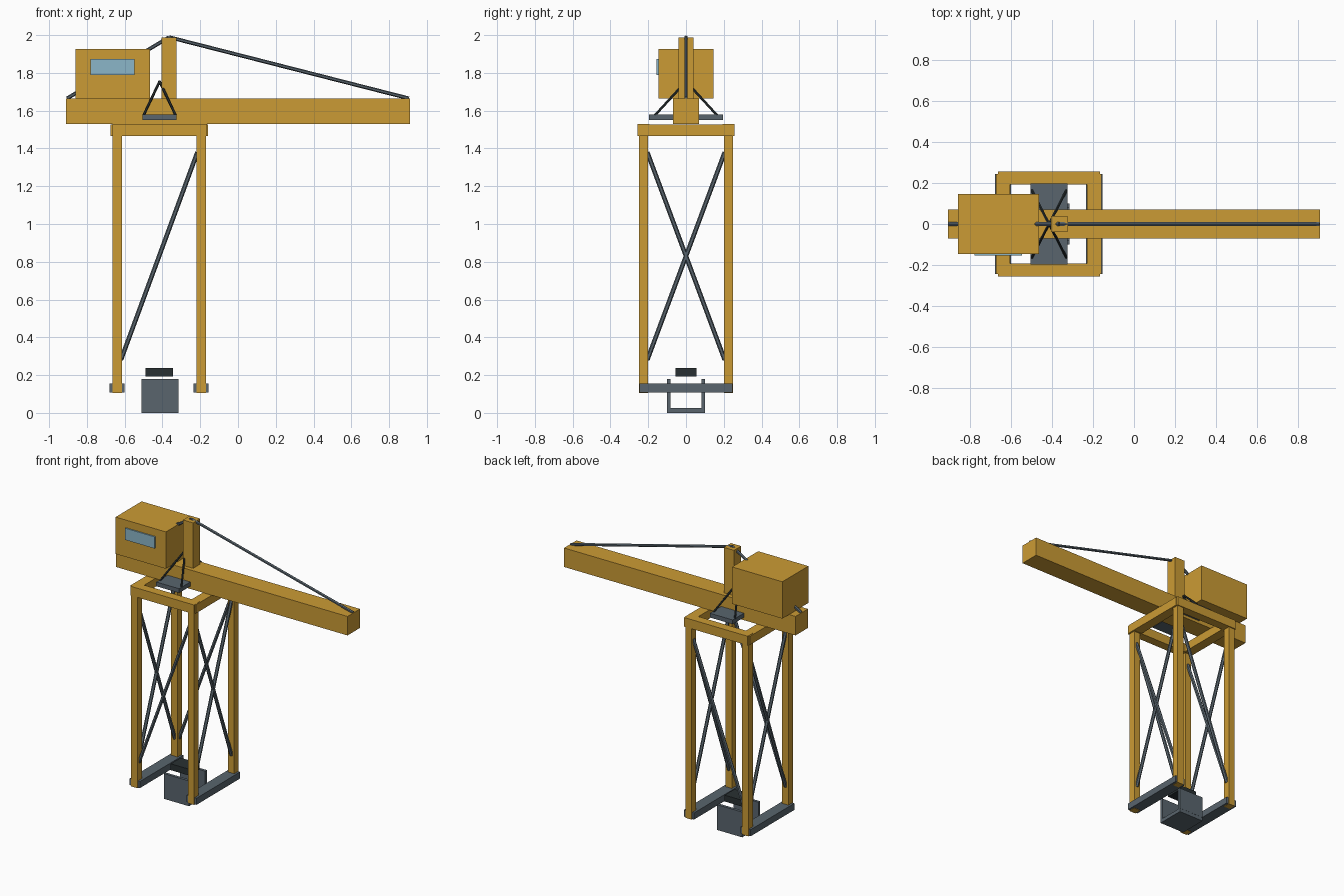
import bpy
from mathutils import Vector

if "Cube" in bpy.data.objects:
    bpy.data.objects.remove(bpy.data.objects["Cube"], do_unlink=True)


def material(name, rgb):
    m = bpy.data.materials.new(name)
    m.use_nodes = True
    m.diffuse_color = (*rgb, 1)
    m.node_tree.nodes["Principled BSDF"].inputs["Base Color"].default_value = (*rgb, 1)
    return m


YELLOW = material("crane yellow", (0.60, 0.33, 0.035))
STEEL = material("steel grey", (0.10, 0.13, 0.155))
DARK = material("dark iron", (0.022, 0.03, 0.032))
GLASS = material("window blue", (0.26, 0.47, 0.58))


def box(name, x, y, z, mat):
    """Box from its (min, max) range on each axis."""
    lo, hi = Vector((x[0], y[0], z[0])), Vector((x[1], y[1], z[1]))
    bpy.ops.mesh.primitive_cube_add(size=1, location=(lo + hi) / 2)
    ob = bpy.context.object
    ob.name = name
    ob.scale = hi - lo
    bpy.ops.object.transform_apply(location=False, rotation=False, scale=True)
    ob.data.materials.append(mat)
    return ob


def rod(name, a, b, radius, mat, sides=6):
    """Straight bar between two points."""
    a, b = Vector(a), Vector(b)
    bpy.ops.mesh.primitive_cylinder_add(vertices=sides, radius=radius,
                                        depth=(b - a).length, location=(a + b) / 2)
    ob = bpy.context.object
    ob.name = name
    ob.rotation_euler = (b - a).to_track_quat("Z", "Y").to_euler()
    ob.data.materials.append(mat)
    return ob


LEG_X = {"right": -0.64, "left": -0.195}
LEG_Y = {"front": -0.225, "back": 0.225}
LOW, HIGH = 0.28, 1.38

# Tower: legs, feet beams and top frame
for side, x in LEG_X.items():
    for end, y in LEG_Y.items():
        box(f"{end}_{side}_leg", (x - 0.025, x + 0.025), (y - 0.025, y + 0.025),
            (0.105, 1.48), YELLOW)
    box(f"{side}_foot_beam", (x - 0.04, x + 0.04), (-0.245, 0.245), (0.108, 0.155), STEEL)
    box(f"{side}_frame_beam", (x - 0.035, x + 0.035), (-0.245, 0.245), (1.467, 1.528), YELLOW)
    # Crossed braces on each side face
    for s in (-1, 1):
        rod(f"{side}_cross_brace", (x, -0.205 * s, LOW), (x, 0.205 * s, HIGH), 0.012, STEEL)
for end, y in LEG_Y.items():
    box(f"{end}_frame_beam", (-0.665, -0.165), (y - 0.032, y + 0.032), (1.465, 1.53), YELLOW)
    rod(f"{end}_diagonal_brace", (-0.62, y, LOW), (-0.215, y, HIGH), 0.012, STEEL)

# Boom, mast and cab
box("boom", (-0.91, 0.91), (-0.07, 0.07), (1.53, 1.665), YELLOW)
box("mast", (-0.405, -0.325), (-0.04, 0.04), (1.6, 1.988), YELLOW)
box("cab", (-0.86, -0.465), (-0.146, 0.146), (1.665, 1.927), YELLOW)
box("cab_window", (-0.78, -0.547), (-0.155, -0.146), (1.79, 1.873), GLASS)

# Stay cables from the mast head
MAST_HEAD = (-0.365, 0, 1.989)
rod("front_stay", MAST_HEAD, (0.905, 0, 1.665), 0.01, STEEL)
rod("rear_stay", MAST_HEAD, (-0.905, 0, 1.665), 0.01, STEEL)

# Trolley plate and its hanger rods
box("trolley_plate", (-0.505, -0.325), (-0.197, 0.197), (1.55, 1.58), STEEL)
for x in (-0.5, -0.33):
    for y in (-0.165, 0.165):
        rod("hanger_rod", (-0.415, 0, 1.755), (x, y, 1.575), 0.007, DARK)

# Load cradle and lifting block
box("cradle_floor", (-0.512, -0.315), (-0.1, 0.1), (0, 0.026), STEEL)
for name, y in (("front", -0.091), ("back", 0.091)):
    box(f"cradle_{name}_wall", (-0.512, -0.315), (y - 0.01, y + 0.01), (0.026, 0.18), STEEL)
box("lifting_block", (-0.49, -0.343), (-0.056, 0.056), (0.193, 0.238), DARK)
